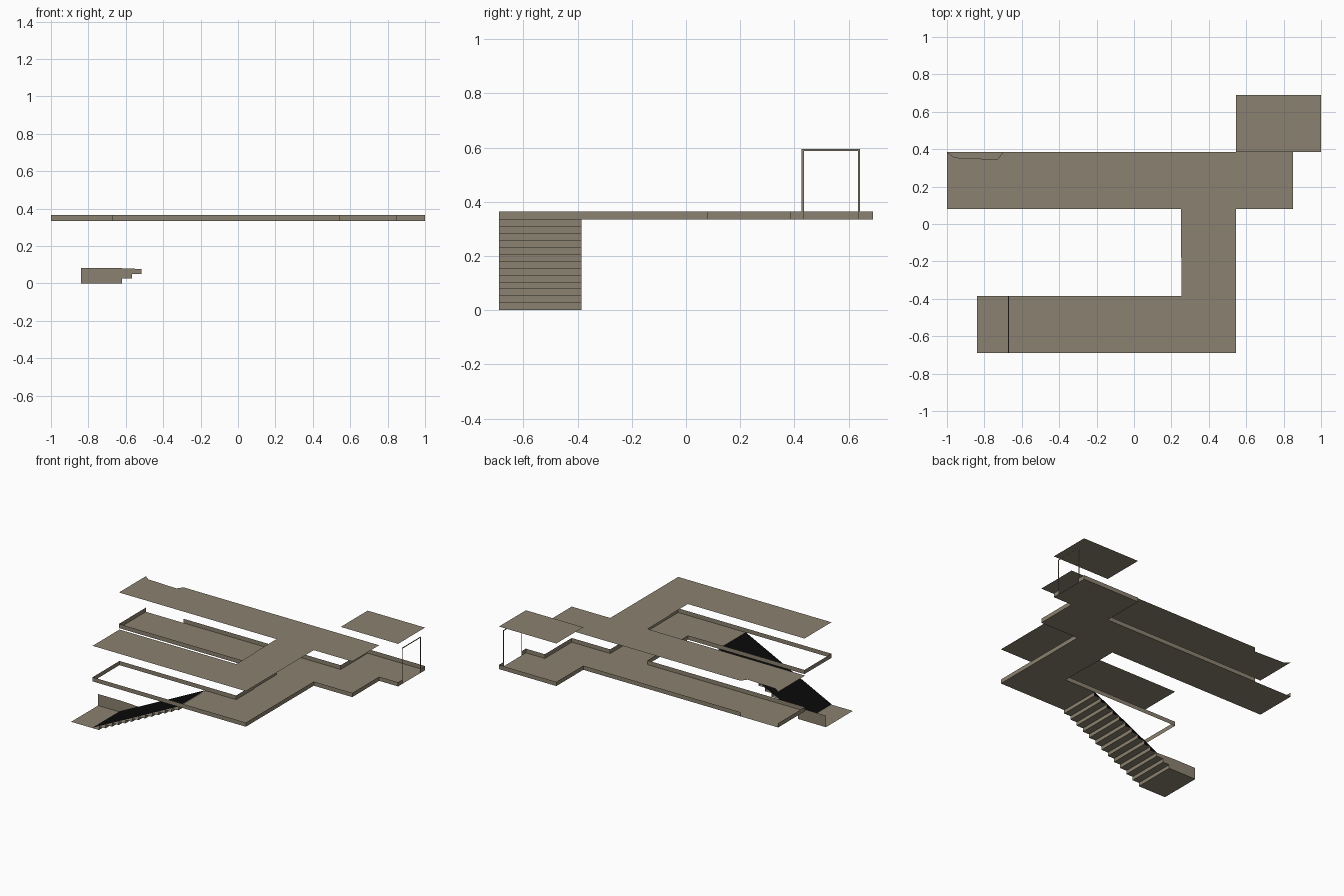
import bpy

if "Cube" in bpy.data.objects:
    bpy.data.objects.remove(bpy.data.objects["Cube"])


def material(name, color):
    m = bpy.data.materials.new(name)
    m.diffuse_color = (*color, 1)
    m.use_nodes = True
    m.node_tree.nodes["Principled BSDF"].inputs["Base Color"].default_value = m.diffuse_color
    return m


STONE = material("warm grey", (0.26, 0.222, 0.16))
BLACK = material("black", (0.003, 0.003, 0.003))

FLOOR, TRIM, CEIL, ROOM_CEIL = 0.335, 0.365, 0.59, 0.64
STEPS = 13
RISE, TREAD = FLOOR / STEPS, 0.0525
STAIR_X = -0.62                               # first riser
TOP_X = STAIR_X + (STEPS - 1) * TREAD         # last riser
Y0, Y1 = -0.69, -0.385                        # stair corridor sides


def make(name, verts, faces, mat=STONE):
    me = bpy.data.meshes.new(name)
    me.from_pydata(verts, [], faces)
    me.materials.append(mat)
    ob = bpy.data.objects.new(name, me)
    bpy.context.collection.objects.link(ob)
    return ob


def sheet(name, outline, z):
    """Flat horizontal slab without thickness."""
    make(name, [(x, y, z) for x, y in outline], [range(len(outline))])


def wall(name, path, z0=FLOOR, z1=TRIM):
    """Upright strip following a plan path."""
    verts = [(x, y, z) for x, y in path for z in (z0, z1)]
    make(name, verts, [(2*i, 2*i + 2, 2*i + 3, 2*i + 1) for i in range(len(path) - 1)])


def across(name, profile, mat=STONE):
    """Sweep an x-z profile across the stair width."""
    verts = [(x, y, z) for x, z in profile for y in (Y0, Y1)]
    make(name, verts, [(2*i, 2*i + 1, 2*i + 3, 2*i + 2) for i in range(len(profile) - 1)], mat)


# Upper floors: corridors as one slab, plus the end room
link = [(0.25, 0.08), (0.25, -0.18), (0.255, -0.18), (0.255, Y1)]
east = [(0.545, Y0), (0.545, 0.08), (0.85, 0.08), (0.85, 0.385)]
sheet("corridor_floor",
      [(-1, 0.385), (-1, 0.08)] + link + [(TOP_X, Y1), (TOP_X, Y0)] + east, FLOOR)
room = [(0.545, 0.385), (1, 0.385), (1, 0.69), (0.545, 0.69)]
sheet("room_floor", room, FLOOR)

# Ceilings, with the notch above the west doorway
notch = [(-0.70, 0.385), (-0.73, 0.345), (-0.96, 0.355)]
sheet("corridor_ceiling",
      [(-1, 0.385), (-1, 0.08)] + link + [(-0.67, Y1), (-0.67, Y0)] + east + notch, CEIL)
sheet("room_ceiling", room, ROOM_CEIL)

# Low skirting walls around the plan, open at the doorways
wall("inner_skirting",
     [(-1, 0.385), (-1, 0.08)] + link + [(-0.67, Y1), (-0.67, Y0)] + east
     + [(1, 0.385), (1, 0.43)])
wall("back_skirting",
     [(1, 0.64), (1, 0.69), (0.545, 0.69), (0.545, 0.385), (-0.70, 0.385)])

# Flat door frame in the end room
a, b, t, top = 0.427, 0.642, 0.008, 0.595
frame = [(a, FLOOR), (a, top), (b, top), (b, FLOOR),
         (a + t, FLOOR), (a + t, top - t), (b - t, top - t), (b - t, FLOOR)]
make("door_frame", [(1, y, z) for y, z in frame],
     [(0, 1, 5, 4), (1, 2, 6, 5), (2, 3, 7, 6)])

# Lower landing and stairs
sheet("landing_floor", [(-0.84, Y0), (STAIR_X, Y0), (STAIR_X, Y1), (-0.84, Y1)], 0)
steps = []
for i in range(STEPS):
    x = STAIR_X + i * TREAD
    steps += [(x, i * RISE), (x, (i + 1) * RISE)]
across("stairs", steps)

# Dark ramp resting on the step edges
across("stair_ramp", [(STAIR_X - TREAD, 0.002), (TOP_X, FLOOR + 0.002)], BLACK)

# Stepped side wall beside the landing
side = [(-0.84, 0)] + steps[:6] + [(-0.66, 0.083), (-0.84, 0.083)]
make("landing_side_wall", [(x, Y1, z) for x, z in side], [range(len(side))])
